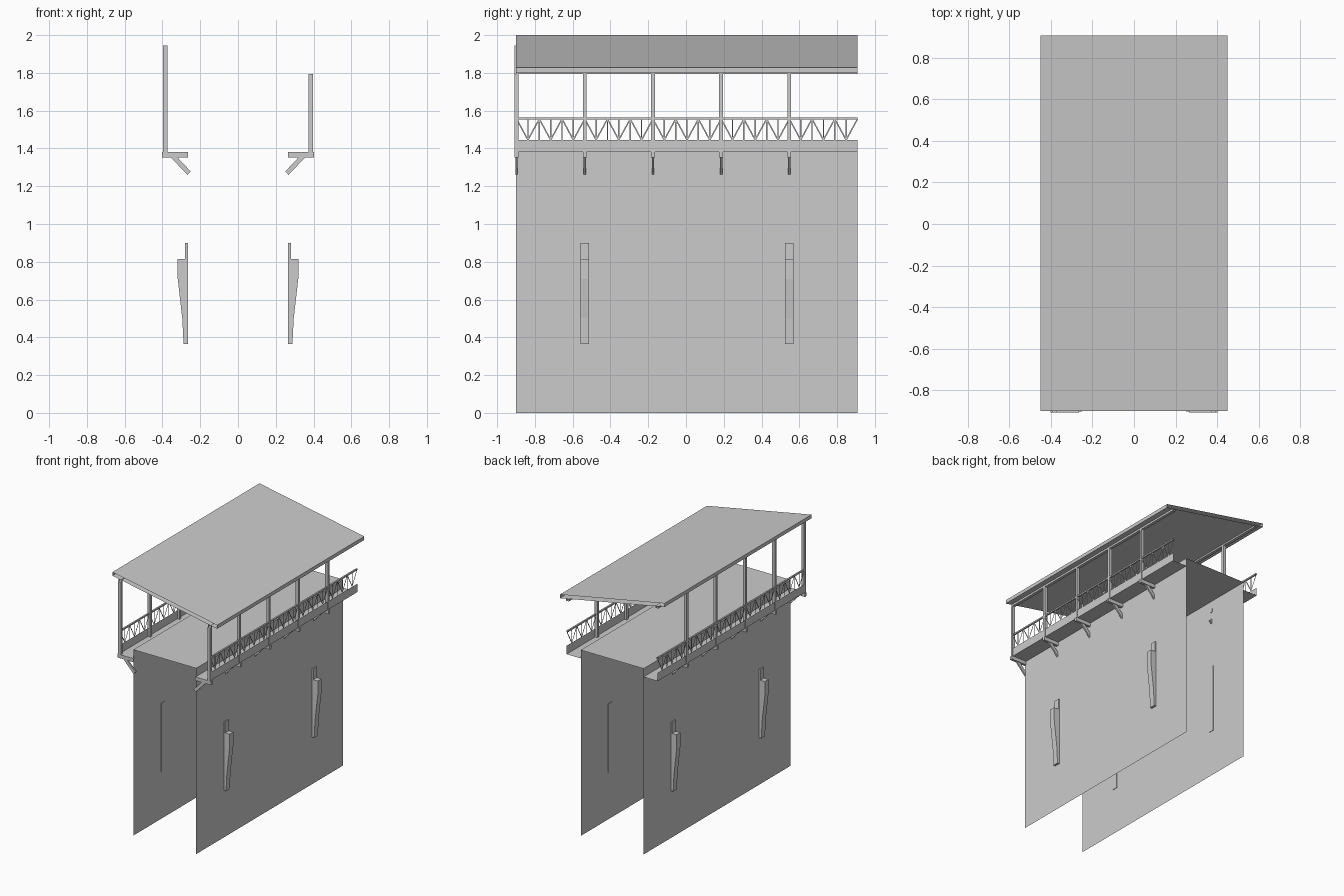
import bpy, bmesh
from mathutils import Vector

if "Cube" in bpy.data.objects:
    bpy.data.objects.remove(bpy.data.objects["Cube"])

Y0, Y1 = -0.9, 0.907
BAY = 0.361
POST_Y = [-0.897 + BAY * i for i in range(5)]


def make_object(name, bm):
    mesh = bpy.data.meshes.new(name)
    bm.to_mesh(mesh)
    bm.free()
    obj = bpy.data.objects.new(name, mesh)
    bpy.context.collection.objects.link(obj)
    return obj


def extrude(name, profile, spans, side=1, closed=True, caps=True):
    """Sweep an (x, z) profile along y, once for every (start, end) span."""
    pts = [(side * x, z) for x, z in profile]
    if side < 0:
        pts.reverse()
    bm = bmesh.new()
    for a, b in spans:
        front = [bm.verts.new((x, a, z)) for x, z in pts]
        back = [bm.verts.new((x, b, z)) for x, z in pts]
        n = len(pts)
        for i in range(n if closed else n - 1):
            j = (i + 1) % n
            bm.faces.new((front[i], front[j], back[j], back[i]))
        if closed and caps:
            bm.faces.new(front)
            bm.faces.new(back[::-1])
    if closed:
        bmesh.ops.recalc_face_normals(bm, faces=bm.faces[:])
    return make_object(name, bm)


def rect(x0, x1, z0, z1):
    return [(x0, z0), (x0, z1), (x1, z1), (x1, z0)]


def around(ys, width):
    return [(y - width / 2, y + width / 2) for y in ys]


def lattice(name, x, segments, width):
    """Flat strips in the plane at x, one per (y, z)-(y, z) segment."""
    bm = bmesh.new()
    for a, b in segments:
        a, b = Vector((x, *a)), Vector((x, *b))
        d = (b - a).normalized()
        off = Vector((0, -d.z, d.y)) * width / 2
        quad = [a - off, b - off, b + off, a + off]
        if x < 0:
            quad.reverse()
        bm.faces.new([bm.verts.new(p) for p in quad])
    make_object(name, bm)


# central deck sheet
FULL = [(Y0, Y1)]
extrude("deck", [(-0.27, 1.445), (0.27, 1.445)], FULL, closed=False)

# sloping roof slab with open ends
extrude("roof", [(-0.45, 1.972), (-0.45, 2.0), (0.45, 1.828), (0.45, 1.8)],
        FULL, caps=False)

# railing pattern: uprights with alternating diagonals
CELL = BAY / 6
segments = []
for i in range(30):
    y = POST_Y[0] + i * CELL
    segments.append(((y, 1.445), (y, 1.556)))
    lo, hi = (1.445, 1.556) if i % 2 else (1.556, 1.445)
    segments.append(((y, lo), (y + CELL, hi)))

for side, label, post_top in ((-1, "left", 1.945), (1, "right", 1.795)):
    # tall side wall
    extrude(label + "_wall", [(0.27, 1.445), (0.27, 0)], FULL, side, closed=False)
    # walkway floor and outer fascia
    extrude(label + "_walkway", [(0.392, 1.445), (0.392, 1.38), (0.27, 1.38)],
            FULL, side, closed=False)
    # railing
    lattice(label + "_railing", side * 0.388, segments, 0.007)
    extrude(label + "_handrail", rect(0.382, 0.394, 1.552, 1.563), FULL, side, caps=False)
    # roof posts and the beam they carry
    extrude(label + "_posts", rect(0.373, 0.396, 1.38, post_top),
            around(POST_Y, 0.02), side)
    extrude(label + "_roof_beam", rect(0.373, 0.396, post_top, post_top + 0.017),
            FULL, side, caps=False)
    # walkway cross beams and diagonal struts
    extrude(label + "_cross_beams", rect(0.265, 0.402, 1.352, 1.38),
            around(POST_Y, 0.02), side)
    extrude(label + "_struts",
            [(0.355, 1.352), (0.32, 1.352), (0.25, 1.278), (0.268, 1.26)],
            around(POST_Y, 0.012), side)
    # tapered wall buttresses
    extrude(label + "_buttresses",
            [(0.266, 0.365), (0.288, 0.365), (0.295, 0.5), (0.319, 0.71),
             (0.319, 0.815), (0.28, 0.815), (0.28, 0.9), (0.266, 0.9)],
            around([POST_Y[1], POST_Y[4]], 0.045), side)
